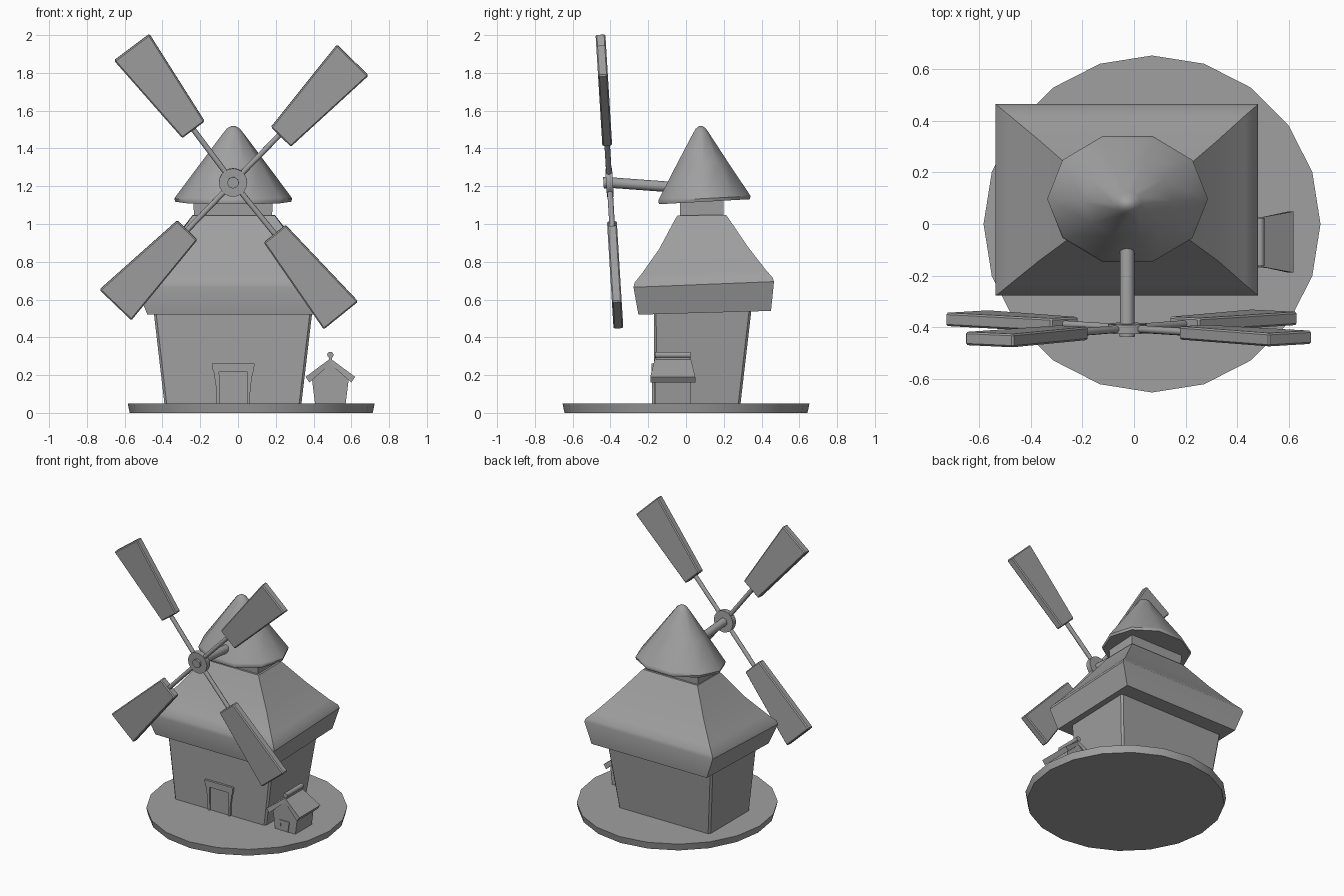
import bpy, bmesh, math
from mathutils import Vector, Matrix

if "Cube" in bpy.data.objects:
    bpy.data.objects.remove(bpy.data.objects["Cube"])

stone = bpy.data.materials.new("plain_grey")
stone.diffuse_color = (0.35, 0.35, 0.35, 1)
stone.use_nodes = True
stone.node_tree.nodes["Principled BSDF"].inputs["Base Color"].default_value = stone.diffuse_color


def make(name, rings, smooth=None, bevel=0, caps=True):
    """Loft closed rings of points into a solid, or an open sleeve."""
    bm = bmesh.new()
    loops = [[bm.verts.new(p) for p in r] for r in rings]
    n = len(loops[0])
    for a, b in zip(loops, loops[1:]):
        for i in range(n):
            j = (i + 1) % n
            bm.faces.new((a[i], a[j], b[j], b[i]))
    if caps:
        bm.faces.new(loops[0][::-1])
        bm.faces.new(loops[-1])
        bmesh.ops.recalc_face_normals(bm, faces=bm.faces)
    me = bpy.data.meshes.new(name)
    bm.to_mesh(me)
    bm.free()
    me.materials.append(stone)
    ob = bpy.data.objects.new(name, me)
    bpy.context.collection.objects.link(ob)
    if bevel:
        m = ob.modifiers.new("soft_edges", 'BEVEL')
        m.width, m.segments = bevel, 1
    if smooth:
        bpy.ops.object.select_all(action='DESELECT')
        ob.select_set(True)
        bpy.context.view_layer.objects.active = ob
        bpy.ops.object.shade_smooth_by_angle(angle=math.radians(smooth))
    return ob


def rect(x0, x1, y0, y1, zf, zb=None):
    zb = zf if zb is None else zb
    return [(x0, y0, zf), (x1, y0, zf), (x1, y1, zb), (x0, y1, zb)]


def oval(cx, cy, z, rx, ry, n):
    return [(cx + rx * math.cos(2 * math.pi * i / n),
             cy + ry * math.sin(2 * math.pi * i / n), z) for i in range(n)]


def rod(name, a, b, r, n=12):
    a, b = Vector(a), Vector(b)
    q = (b - a).to_track_quat('Z', 'Y')
    ring = [q @ Vector(p) for p in oval(0, 0, 0, r, r, n)]
    return make(name, [[a + p for p in ring], [b + p for p in ring]], 40)


def slab(name, outline, y0, y1, bevel=0):
    """Extrude an x-z outline along y."""
    return make(name, [[(x, y, z) for x, z in outline] for y in (y0, y1)], None, bevel)


# Ground disc
make("ground_disc", [oval(0.07, 0, 0, 0.643, 0.643, 20),
                     oval(0.07, 0, 0.05, 0.654, 0.654, 20)], 30)

# Main building, flaring upwards, open where it meets ground and roof
make("house_walls", [rect(-0.384, 0.33, -0.167, 0.283, 0),
                     rect(-0.448, 0.395, -0.17, 0.347, 0.55)], None, 0.012, False)

# Hipped roof with deep eave band and a slightly hollow slope
make("main_roof", [rect(-0.48, 0.435, -0.252, 0.45, 0.52, 0.54),
                   rect(-0.538, 0.482, -0.278, 0.466, 0.665, 0.695),
                   rect(-0.528, 0.474, -0.272, 0.458, 0.69, 0.717),
                   rect(-0.482, 0.43, -0.234, 0.42, 0.737, 0.76),
                   rect(-0.368, 0.325, -0.142, 0.325, 0.868, 0.883),
                   rect(-0.25, 0.205, -0.055, 0.222, 1.03, 1.035),
                   rect(-0.24, 0.195, -0.045, 0.212, 1.045, 1.048)], 28)

# Neck and conical cap
make("neck", [rect(-0.233, 0.18, -0.03, 0.197, 1.03),
              rect(-0.236, 0.184, -0.034, 0.2, 1.135)], None, 0, False)
cap = []
for z, k in ((1.118, 0.985), (1.135, 1), (1.147, 0.975), (1.32, 0.56),
             (1.48, 0.175), (1.505, 0.11), (1.518, 0.04)):
    t = (z - 1.118) / 0.4
    ring = oval(-0.025, 0.098 - 0.02 * t, z, 0.312 * k, 0.257 * k, 10)
    cap.append([(x, y, w + (y - 0.098) * 0.055 * (1 - t)) for x, y, w in ring])
make("cap_roof", cap, 42)

# Axle and hub
HUB = Vector((-0.026, -0.405, 1.22))
rod("axle", (-0.027, 0.0, 1.19), (-0.027, -0.41, 1.22), 0.028, 16)
TILT = Matrix.Rotation(math.radians(3.5), 4, 'X')


def spin(angle):
    return Matrix.Translation(HUB) @ TILT @ Matrix.Rotation(-math.radians(angle), 4, 'Y')


hub = rod("hub_disc", (0, 0.018, 0), (0, -0.018, 0), 0.075, 20)
pin = rod("hub_pin", (0, 0, 0), (0, -0.032, 0), 0.03, 16)
for ob in (hub, pin):
    ob.matrix_world = spin(0)

# Four sails, each an arm and a tapered paddle (angle, tip, root sideways shift)
for i, (ang, tip, sh) in enumerate(((45.7, 0.907, -0.012), (126.8, 0.896, 0),
                                    (226.2, 0.9, 0), (-51, 0.907, 0))):
    arm = rod(f"sail_arm_{i}", (0.05, 0, 0), (0.4, 0, 0), 0.0148, 10)
    paddle = slab(f"sail_paddle_{i}", [(0.35, sh - 0.074), (tip, -0.117),
                                       (tip, 0.117), (0.35, sh + 0.074)],
                  -0.026, 0.026, 0.007)
    for ob in (arm, paddle):
        ob.matrix_world = spin(ang)


# Door frame: two jambs, lintel and door panel
def doorway(prefix, cx, z0, w, h, y, d):
    for s, side in ((-1, "left"), (1, "right")):
        slab(f"{prefix}_jamb_{side}",
             [(cx + s * a * w, z0 + b * h) for a, b in
              ((0.77, 0), (0.63, 0), (0.66, 0.86), (0.93, 0.86), (0.8, 0.5))],
             y - d, y + 0.01)
    slab(f"{prefix}_lintel",
         [(cx + a * w, z0 + b * h) for a, b in
          ((-0.95, 0.83), (0.95, 0.83), (1, 1), (-1, 1))], y - d * 1.2, y + 0.01)
    slab(f"{prefix}_panel",
         [(cx + a * w, z0 + b * h) for a, b in
          ((-0.65, 0), (0.65, 0), (0.68, 0.85), (-0.68, 0.85))], y - d * 0.3, y + 0.01)


doorway("door", -0.025, 0.0, 0.113, 0.261, -0.167, 0.014)

# Little hut with gabled roof
HX, HY = 0.489, -0.07
slab("hut_walls", [(HX - 0.075, 0), (HX + 0.075, 0), (HX + 0.1, 0.2),
                   (HX, 0.27), (HX - 0.1, 0.2)], HY - 0.093, HY + 0.093)
for s, side in ((-1, "left"), (1, "right")):
    make(f"hut_roof_{side}", [
        [(HX, HY - 0.095, 0.258), (HX, HY + 0.095, 0.258),
         (HX, HY + 0.095, 0.288), (HX, HY - 0.095, 0.288)],
        [(HX + s * 0.111, HY - 0.119, 0.161), (HX + s * 0.111, HY + 0.119, 0.161),
         (HX + s * 0.131, HY + 0.119, 0.191), (HX + s * 0.131, HY - 0.119, 0.191)]])
slab("hut_ridge_web", [(HX - 0.008, 0.27), (HX + 0.008, 0.27),
                       (HX + 0.008, 0.305), (HX - 0.008, 0.305)], HY - 0.09, HY + 0.09)
rod("hut_ridge_pole", (HX, HY - 0.093, 0.307), (HX, HY + 0.093, 0.307), 0.017, 10)
doorway("hut_door", HX - 0.005, 0.0, 0.04, 0.125, HY - 0.093, 0.006)
